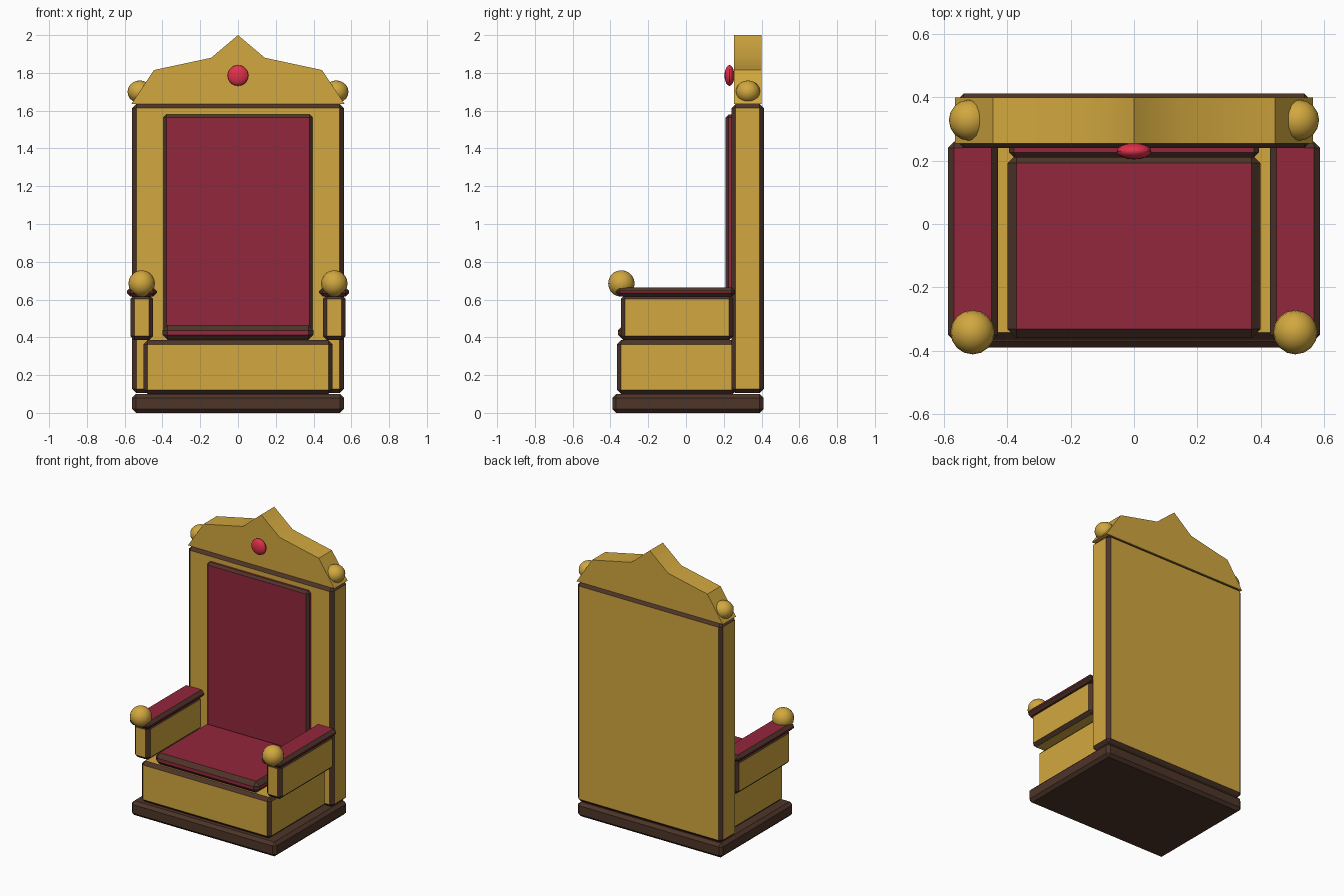
import bpy, bmesh, math
from mathutils import Matrix

if "Cube" in bpy.data.objects:
    bpy.data.objects.remove(bpy.data.objects["Cube"])


def material(name, color):
    m = bpy.data.materials.new(name)
    m.diffuse_color = (*color, 1)
    m.use_nodes = True
    m.node_tree.nodes["Principled BSDF"].inputs["Base Color"].default_value = m.diffuse_color
    return m


GOLD = material("gold", (0.64, 0.39, 0.05))
BROWN = material("dark_wood", (0.075, 0.035, 0.022))
RED = material("red_velvet", (0.29, 0.02, 0.045))
GEM = material("ruby", (0.75, 0.03, 0.07))


def finish(bm, name, mats):
    bmesh.ops.recalc_face_normals(bm, faces=bm.faces)
    mesh = bpy.data.meshes.new(name)
    bm.to_mesh(mesh)
    bm.free()
    for m in mats:
        mesh.materials.append(m)
    ob = bpy.data.objects.new(name, mesh)
    bpy.context.collection.objects.link(ob)
    bpy.ops.object.select_all(action='DESELECT')
    ob.select_set(True)
    bpy.context.view_layer.objects.active = ob
    bpy.ops.object.shade_smooth_by_angle(angle=math.radians(30))
    return ob


def trimmed_box(name, x, y, z, bevel, face_mat):
    """Box from (min, max) ranges, chamfered edges in dark wood."""
    bm = bmesh.new()
    size = [r[1] - r[0] for r in (x, y, z)]
    mid = [(r[1] + r[0]) / 2 for r in (x, y, z)]
    bmesh.ops.create_cube(bm, size=1, matrix=Matrix.Translation(mid) @ Matrix.Diagonal((*size, 1)))
    bmesh.ops.bevel(bm, geom=bm.edges[:], offset=bevel, segments=1,
                    affect='EDGES', profile=0.5, material=1)
    return finish(bm, name, [face_mat, BROWN])


def ball(name, center, radii, mat, segments=16, rings=10):
    bm = bmesh.new()
    bmesh.ops.create_uvsphere(bm, u_segments=segments, v_segments=rings, radius=1,
                              matrix=Matrix.Translation(center) @ Matrix.Diagonal((*radii, 1)))
    return finish(bm, name, [mat])


# Plinth, seat block and backrest
trimmed_box("plinth", (-0.56, 0.56), (-0.39, 0.41), (0, 0.10), 0.02, BROWN)
trimmed_box("seat_block", (-0.50, 0.50), (-0.365, 0.27), (0.10, 0.385), 0.022, GOLD)
trimmed_box("backrest", (-0.56, 0.56), (0.24, 0.412), (0.105, 1.635), 0.022, GOLD)

# Cushions
trimmed_box("seat_cushion", (-0.40, 0.40), (-0.36, 0.22), (0.385, 0.465), 0.028, RED)
trimmed_box("back_cushion", (-0.395, 0.395), (0.21, 0.26), (0.42, 1.58), 0.016, RED)

# Armrests with pads and knobs, and knobs on the backrest corners
for side, s in (("left", -1), ("right", 1)):
    trimmed_box(f"{side}_arm", sorted((s * 0.45, s * 0.57)), (-0.345, 0.25), (0.385, 0.625), 0.022, GOLD)
    trimmed_box(f"{side}_arm_pad", sorted((s * 0.43, s * 0.588)), (-0.37, 0.26), (0.615, 0.665), 0.02, RED)
    ball(f"{side}_arm_knob", (s * 0.51, -0.342, 0.685), (0.07, 0.07, 0.07), GOLD)
    ball(f"{side}_back_knob", (s * 0.52, 0.328, 1.70), (0.065, 0.065, 0.06), GOLD)

# Peaked crest, extruded from a mirrored profile
half = [(0.565, 1.635), (0.445, 1.815), (0.142, 1.88)]
profile = half + [(0, 2.0)] + [(-x, z) for x, z in reversed(half)]
bm = bmesh.new()
face = bm.faces.new([bm.verts.new((x, 0.255, z)) for x, z in profile])
ext = bmesh.ops.extrude_face_region(bm, geom=[face], use_keep_orig=True)
bmesh.ops.translate(bm, vec=(0, 0.145, 0),
                    verts=[v for v in ext["geom"] if isinstance(v, bmesh.types.BMVert)])
finish(bm, "crest", [GOLD])

# Ruby on the crest
ball("crest_gem", (0, 0.23, 1.786), (0.055, 0.026, 0.055), GEM)
